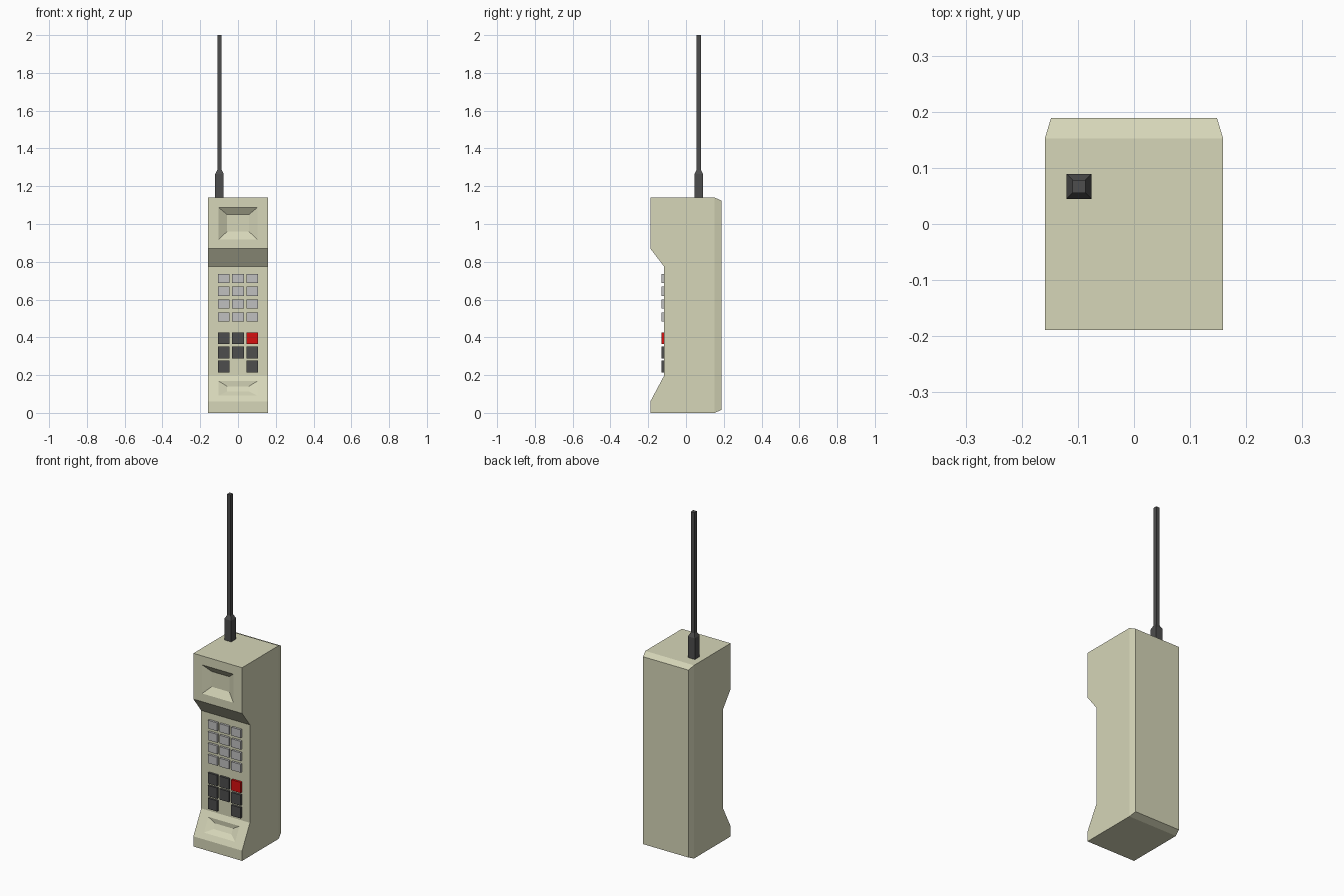
import bpy
import bmesh
from mathutils import Vector

if "Cube" in bpy.data.objects:
    bpy.data.objects.remove(bpy.data.objects["Cube"], do_unlink=True)


def material(name, r, g, b):
    m = bpy.data.materials.new(name)
    m.use_nodes = True
    m.diffuse_color = (r, g, b, 1)
    m.node_tree.nodes["Principled BSDF"].inputs["Base Color"].default_value = (r, g, b, 1)
    return m


BEIGE = material("beige plastic", 0.67, 0.67, 0.48)
GREY = material("light grey keys", 0.53, 0.53, 0.53)
DARK = material("dark grey plastic", 0.075, 0.075, 0.075)
RED = material("red key", 0.68, 0.005, 0.005)


def finish(bm, name, mat):
    bmesh.ops.recalc_face_normals(bm, faces=bm.faces)
    mesh = bpy.data.meshes.new(name)
    bm.to_mesh(mesh)
    bm.free()
    mesh.materials.append(mat)
    ob = bpy.data.objects.new(name, mesh)
    bpy.context.collection.objects.link(ob)
    return ob


def ring(bm, half_x, low, high):
    """Four corners of a rectangle spanning two (y, z) points."""
    return [bm.verts.new((x, *p)) for x, p in
            ((-half_x, low), (half_x, low), (half_x, high), (-half_x, high))]


def bridge(bm, a, b):
    for i in range(len(a)):
        j = (i + 1) % len(a)
        bm.faces.new((a[i], a[j], b[j], b[i]))


def recess(bm, face, outer_z, inner_z, depth):
    """Replace a front face with a frame around a sloped hollow."""
    corners = sorted((v for v in face.verts), key=lambda v: (v.co.z, v.co.x))
    rim = [corners[0], corners[1], corners[3], corners[2]]
    lo, hi = corners[0].co.copy(), corners[2].co.copy()
    bm.faces.remove(face)

    def on_face(z, push=0.0):
        t = (z - lo.z) / (hi.z - lo.z)
        return (lo.y + (hi.y - lo.y) * t + push, z)

    outer = ring(bm, 0.102, *(on_face(z) for z in outer_z))
    inner = ring(bm, 0.058, *(on_face(z, depth) for z in inner_z))
    bridge(bm, rim, outer)
    bridge(bm, outer, inner)
    bm.faces.new(inner)


# Body: side profile (y, z) extruded across the width
W, FRONT, PANEL, REAR, TOP = 0.159, -0.189, -0.116, 0.152, 1.14
profile = [(FRONT, 0), (FRONT, 0.06), (PANEL, 0.197), (PANEL, 0.775),
           (FRONT, 0.87), (FRONT, TOP), (REAR, TOP), (REAR, 0)]
bm = bmesh.new()
left = [bm.verts.new((W, *p)) for p in profile]
right = [bm.verts.new((-W, *p)) for p in profile]
bm.faces.new(left)
bm.faces.new(right)
strips = []
for i in range(len(profile)):
    j = (i + 1) % len(profile)
    strips.append(bm.faces.new((left[i], left[j], right[j], right[i])))

# Chamfered back panel
back = strips[6]
grown = bmesh.ops.extrude_face_region(bm, geom=[back])["geom"]
for v in (g for g in grown if isinstance(g, bmesh.types.BMVert)):
    v.co.x *= 0.93
    v.co.y = 0.189
    v.co.z += 0.017 if v.co.z < TOP / 2 else -0.017
if back.is_valid:
    bm.faces.remove(back)

# Mouthpiece and earpiece hollows
recess(bm, strips[1], (0.091, 0.168), (0.113, 0.141), 0.016)
recess(bm, strips[4], (0.918, 1.087), (0.96, 1.05), 0.026)
finish(bm, "handset_body", BEIGE)


# Keys
def key(name, x, z, height, mat):
    bm = bmesh.new()
    bmesh.ops.create_cube(bm, size=1)
    bmesh.ops.scale(bm, vec=(0.061, 0.018, height), verts=bm.verts)
    bmesh.ops.translate(bm, vec=(x, PANEL - 0.004, z), verts=bm.verts)
    finish(bm, name, mat)


PITCH = 0.0765
for row in range(4):
    for col in (-1, 0, 1):
        key(f"number_key_{row + 1}_{col + 2}", col * PITCH, 0.712 - row * 0.068, 0.049, GREY)
for row in range(3):
    for col in (-1, 0, 1):
        if row == 2 and col == 0:
            continue
        power = row == 0 and col == 1
        key("power_key" if power else f"function_key_{row + 1}_{col + 2}",
            col * PITCH, 0.395 - row * 0.075, 0.063, RED if power else DARK)

# Antenna: square base tapering into a thin square mast
bm = bmesh.new()
centre = Vector((-0.098, 0.067, 0))
rings = []
for half, z in ((0.0225, TOP - 0.01), (0.0225, 1.265), (0.0115, 1.287), (0.0115, 2.0)):
    rings.append([bm.verts.new(centre + Vector((sx * half, sy * half, z)))
                  for sx, sy in ((-1, -1), (1, -1), (1, 1), (-1, 1))])
for a, b in zip(rings, rings[1:]):
    bridge(bm, a, b)
bm.faces.new(rings[0])
bm.faces.new(rings[-1])
finish(bm, "antenna", DARK)
